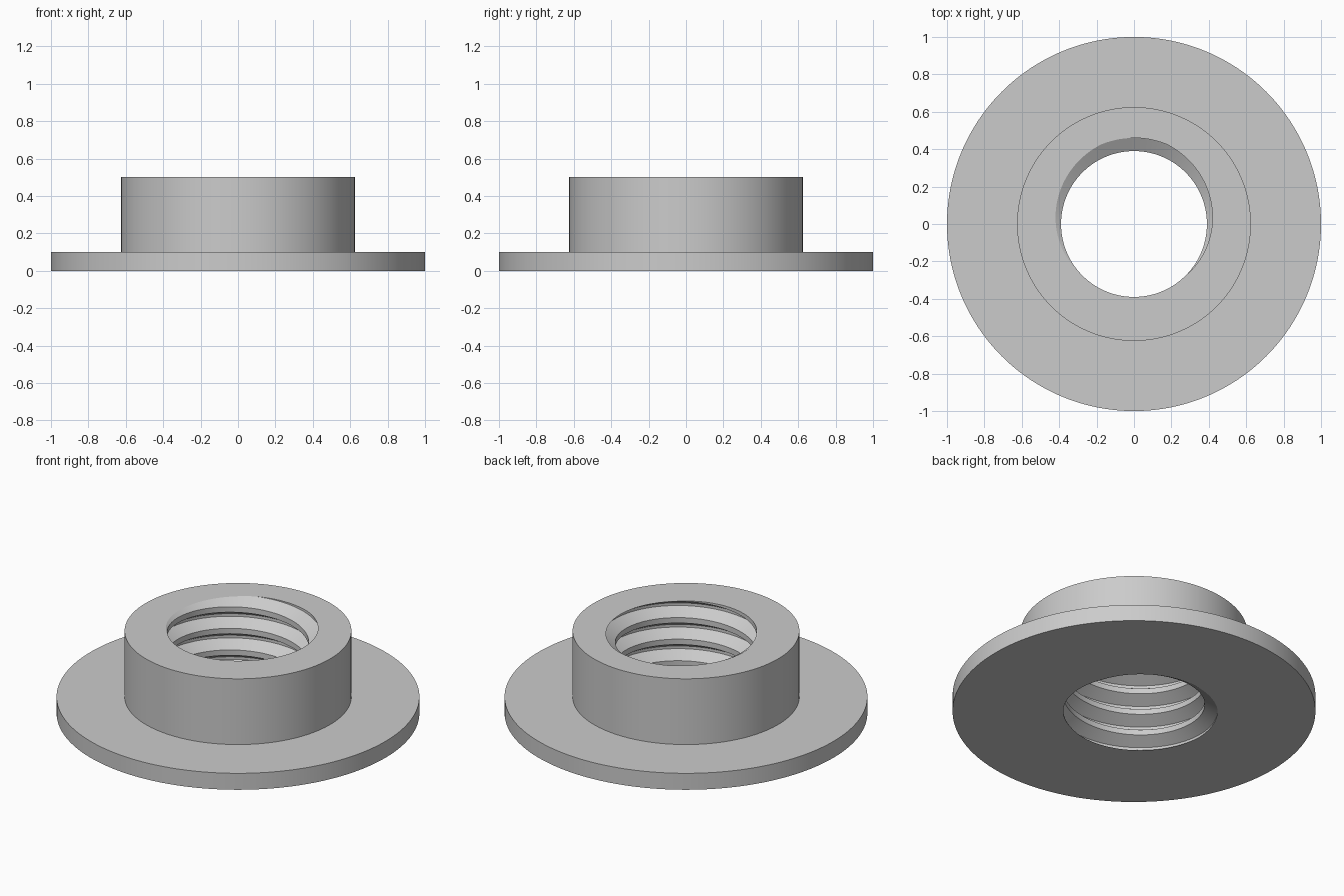
import bpy
import bmesh
import math

if "Cube" in bpy.data.objects:
    bpy.data.objects.remove(bpy.data.objects["Cube"], do_unlink=True)

HEIGHT, FLANGE_TOP = 0.5, 0.1
FLANGE_R, COLLAR_R = 1.0, 0.625
MINOR_R, MAJOR_R = 0.39, 0.46
SEGMENTS = 192
PITCH = HEIGHT * 16 / 61
# Groove cross-section: height in pitches, radius
GROOVE = [(-6 / 16, MINOR_R), (-1 / 16, MAJOR_R), (1 / 16, MAJOR_R), (6 / 16, MINOR_R)]


def add_thread(bm):
    """Right-handed helical bore wall, trimmed at both ends."""
    columns = []
    for i in range(SEGMENTS):
        turn = i / SEGMENTS
        a = turn * math.tau
        columns.append([
            bm.verts.new((r * math.cos(a), r * math.sin(a),
                          HEIGHT + PITCH * (turn - 0.25 + t + dz)))
            for t in range(-6, 4) for dz, r in GROOVE])
    step = len(GROOVE)
    for i, col in enumerate(columns):
        last = i == SEGMENTS - 1
        nxt = columns[0][step:] if last else columns[i + 1]
        for k in range(len(nxt) - 1):
            bm.faces.new((col[k], nxt[k], nxt[k + 1], col[k + 1]))
    for z, n in ((HEIGHT, 1), (0, -1)):
        bmesh.ops.bisect_plane(bm, geom=bm.verts[:] + bm.edges[:] + bm.faces[:],
                               dist=1e-5, plane_co=(0, 0, z), plane_no=(0, 0, n),
                               clear_outer=True)


def rim(bm, z):
    return [e for e in bm.edges if e.is_boundary
            and all(abs(v.co.z - z) < 1e-4 for v in e.verts)]


def extend(bm, edges, radius, z):
    """Extrude a rim loop out to a circle of the given radius and height."""
    geom = bmesh.ops.extrude_edge_only(bm, edges=edges)["geom"]
    for v in geom:
        if isinstance(v, bmesh.types.BMVert):
            a = math.atan2(v.co.y, v.co.x)
            v.co = (radius * math.cos(a), radius * math.sin(a), z)
    return [e for e in geom if isinstance(e, bmesh.types.BMEdge)]


bm = bmesh.new()
add_thread(bm)
top, bottom = rim(bm, HEIGHT), rim(bm, 0)

# Collar top, collar wall, flange top, flange edge
for radius, z in ((COLLAR_R, HEIGHT), (COLLAR_R, FLANGE_TOP),
                  (FLANGE_R, FLANGE_TOP), (FLANGE_R, 0)):
    top = extend(bm, top, radius, z)
# Underside
extend(bm, bottom, FLANGE_R, 0)
bmesh.ops.remove_doubles(bm, verts=bm.verts[:], dist=1e-4)
bmesh.ops.recalc_face_normals(bm, faces=bm.faces[:])

mesh = bpy.data.meshes.new("flanged_nut")
bm.to_mesh(mesh)
bm.free()
nut = bpy.data.objects.new("flanged_nut", mesh)
bpy.context.collection.objects.link(nut)

# Plain grey metal
grey = bpy.data.materials.new("grey_metal")
grey.use_nodes = True
colour = (0.6, 0.6, 0.6, 1)
grey.diffuse_color = colour
grey.node_tree.nodes["Principled BSDF"].inputs["Base Color"].default_value = colour
mesh.materials.append(grey)

bpy.ops.object.select_all(action="DESELECT")
nut.select_set(True)
bpy.context.view_layer.objects.active = nut
bpy.ops.object.shade_smooth_by_angle(angle=math.radians(30))
